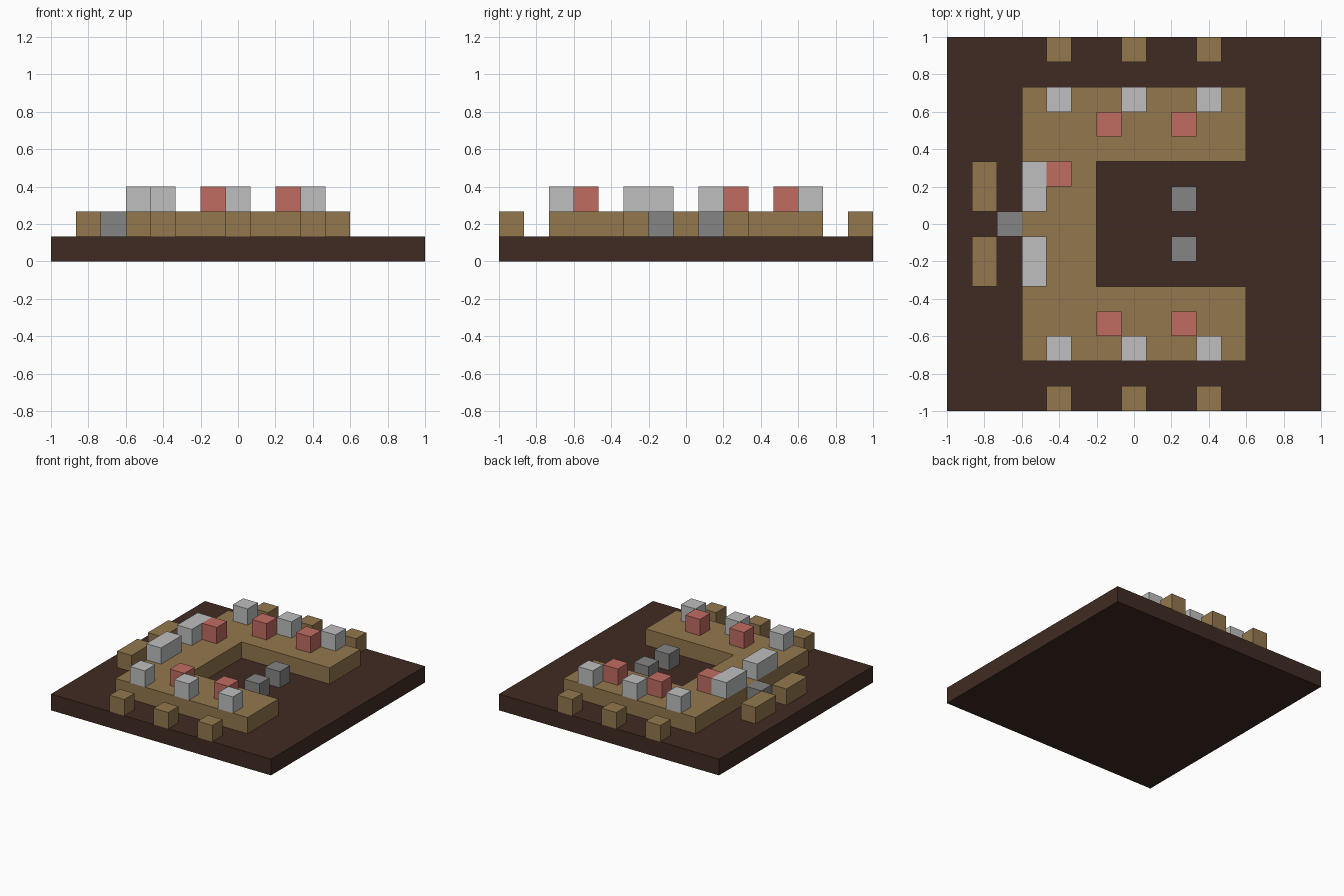
import bpy
import bmesh

if "Cube" in bpy.data.objects:
    bpy.data.objects.remove(bpy.data.objects["Cube"], do_unlink=True)

U = 2 / 15  # one block of the grid


def material(name, rgb):
    mat = bpy.data.materials.new(name)
    mat.use_nodes = True
    colour = (*rgb, 1)
    mat.diffuse_color = colour
    mat.node_tree.nodes["Principled BSDF"].inputs["Base Color"].default_value = colour
    return mat


DARK = material("dark brown", (0.051, 0.024, 0.016))
TAN = material("tan wood", (0.29, 0.185, 0.075))
WHITE = material("pale grey", (0.51, 0.52, 0.515))
RED = material("dusty red", (0.53, 0.15, 0.12))
GREY = material("mid grey", (0.235, 0.235, 0.233))


def prism(name, outline, level, mat):
    """Extrude a plan outline, in grid blocks, one block upward."""
    bm = bmesh.new()
    base = bm.faces.new([bm.verts.new((x * U - 1, y * U - 1, level * U)) for x, y in outline])
    top = bmesh.ops.extrude_face_region(bm, geom=[base])["geom"]
    bmesh.ops.translate(bm, vec=(0, 0, U), verts=[v for v in top if isinstance(v, bmesh.types.BMVert)])
    bmesh.ops.recalc_face_normals(bm, faces=bm.faces)
    mesh = bpy.data.meshes.new(name)
    bm.to_mesh(mesh)
    bm.free()
    mesh.materials.append(mat)
    obj = bpy.data.objects.new(name, mesh)
    bpy.context.collection.objects.link(obj)


def block(name, x, y, level, mat, w=1, d=1):
    prism(name, [(x, y), (x + w, y), (x + w, y + d), (x, y + d)], level, mat)


# Floor slab and C-shaped table
block("floor", 0, 0, 0, DARK, 15, 15)
prism("table", [(3, 2), (12, 2), (12, 5), (6, 5), (6, 10), (12, 10), (12, 13), (3, 13)], 1, TAN)

# Parts mirrored front to back
for side, flip in (("front", False), ("back", True)):
    def pair(name, x, y, level, mat, d=1):
        block(f"{side}_{name}", x, 15 - y - d if flip else y, level, mat, d=d)

    for i, x in enumerate((4, 7, 10), 1):
        pair(f"stool_{i}", x, 0, 1, TAN)
        pair(f"place_setting_{i}", x, 2, 2, WHITE)
    for i, x in enumerate((6, 9), 1):
        pair(f"red_dish_{i}", x, 3, 2, RED)
    pair("bench", 1, 5, 1, TAN, d=2)
    pair("head_setting", 3, 5, 2, WHITE, d=2)
    pair("centre_block", 9, 6, 1, GREY)

# Single parts at the head of the table
block("head_block", 2, 7, 1, GREY)
block("head_red_dish", 4, 9, 2, RED)
